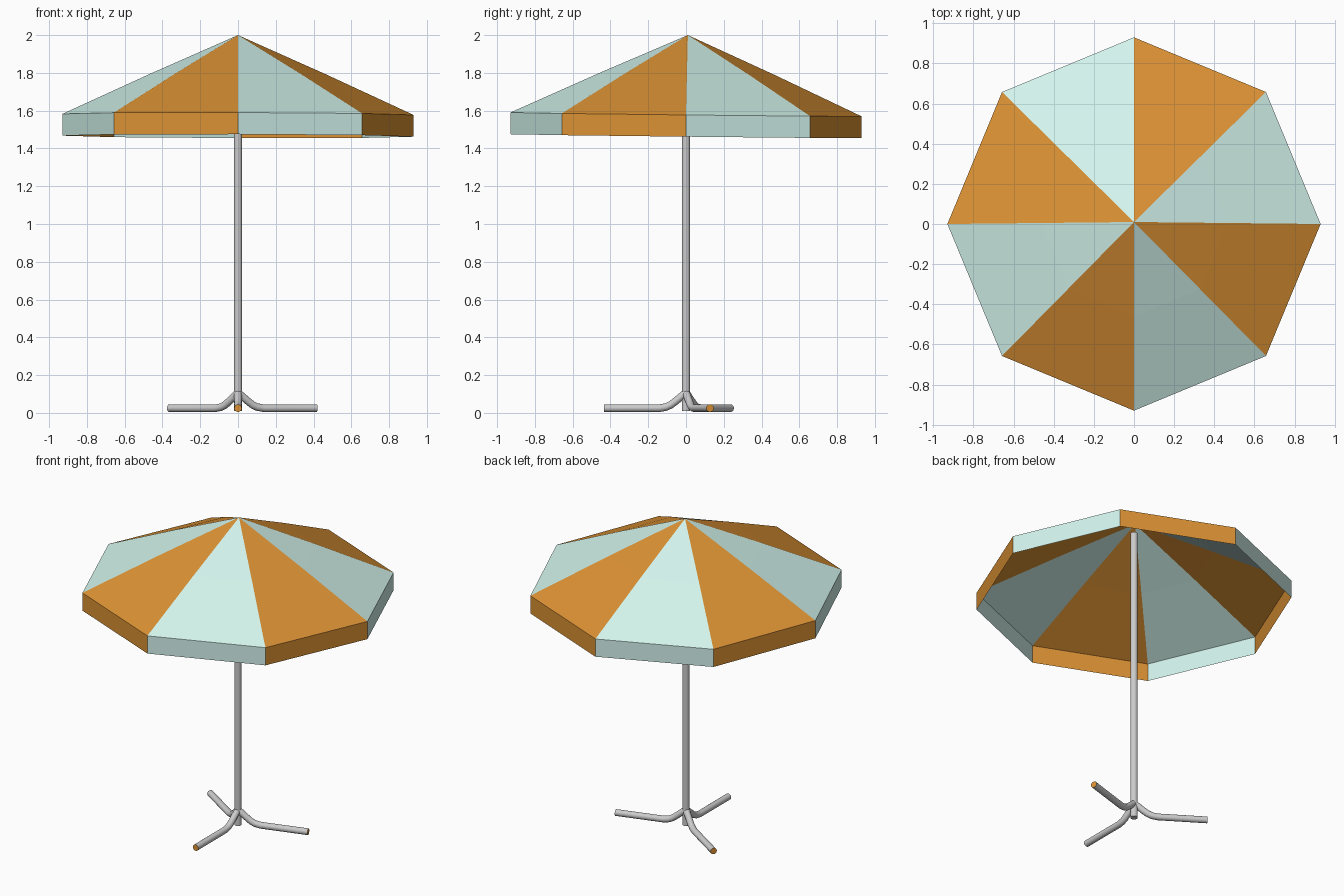
import bpy, bmesh
from math import sin, cos, pi, radians
from mathutils import Vector

if "Cube" in bpy.data.objects:
    bpy.data.objects.remove(bpy.data.objects["Cube"])


def material(name, rgb):
    m = bpy.data.materials.new(name)
    m.diffuse_color = (*rgb, 1)
    m.use_nodes = True
    m.node_tree.nodes["Principled BSDF"].inputs["Base Color"].default_value = m.diffuse_color
    return m


orange = material("orange", (0.72, 0.29, 0.035))
mint = material("mint", (0.65, 0.90, 0.84))


def finish(bm, name, mats=(), smooth=False):
    me = bpy.data.meshes.new(name)
    bm.to_mesh(me)
    bm.free()
    for m in mats:
        me.materials.append(m)
    ob = bpy.data.objects.new(name, me)
    bpy.context.collection.objects.link(ob)
    if smooth:
        bpy.ops.object.select_all(action='DESELECT')
        ob.select_set(True)
        bpy.context.view_layer.objects.active = ob
        bpy.ops.object.shade_smooth_by_angle(angle=radians(50))
    return ob


def tube(name, path, radius, sides=16, angle=0, mats=(), tip=0):
    """Sweep a circle along an (r, z) path lying in a vertical plane."""
    bm = bmesh.new()
    out = Vector((cos(angle), sin(angle), 0))
    side = Vector((-sin(angle), cos(angle), 0))
    up = Vector((0, 0, 1))
    pts = [out * r + up * z for r, z in path]
    rings = []
    for i, p in enumerate(pts):
        a = (p - pts[i - 1]).normalized() if i else Vector()
        b = (pts[i + 1] - p).normalized() if i < len(pts) - 1 else Vector()
        n = (a + b).normalized().cross(side)
        rings.append([bm.verts.new(p + radius * (side * cos(t) + n * sin(t)))
                      for t in (2 * pi * k / sides for k in range(sides))])
    for lo, hi in zip(rings, rings[1:]):
        for k in range(sides):
            j = (k + 1) % sides
            bm.faces.new((lo[k], lo[j], hi[j], hi[k]))
    bm.faces.new(rings[0][::-1])
    end = bm.faces.new(rings[-1])
    end.material_index = tip
    bmesh.ops.recalc_face_normals(bm, faces=bm.faces)
    return finish(bm, name, mats, True)


# Striped octagonal canopy: apex, middle ring, rim and hanging valance
bm = bmesh.new()
top = Vector((0, 0.01, 2.0))
apex = bm.verts.new(top)
mid, rim, hem = [], [], []
for k in range(8):
    x, y = 0.93 * cos(k * pi / 4), 0.93 * sin(k * pi / 4)
    edge = Vector((x, y, 1.58 - 0.003 * x - 0.011 * y))
    mid.append(bm.verts.new((top + edge) / 2 + Vector((0, 0, 0.004))))
    rim.append(bm.verts.new(edge))
    hem.append(bm.verts.new(edge - Vector((0, 0, 0.115))))
for k in range(8):
    j = (k + 1) % 8
    for vs in ((apex, mid[k], mid[j]),
               (mid[k], rim[k], rim[j], mid[j]),
               (rim[k], hem[k], hem[j], rim[j])):
        bm.faces.new(vs).material_index = k % 2
finish(bm, "canopy", (mint, orange))

# Pole
tube("pole", [(0, 0.01), (0, 1.94)], 0.022)

# Three bent tube legs with coloured tips
leg_path = [(0, 0.107), (0.055, 0.062), (0.08, 0.043), (0.105, 0.031),
            (0.14, 0.025), (0.435, 0.025)]
for name, deg in (("front_leg", 270), ("right_leg", 17), ("left_leg", 147)):
    tube(name, leg_path, 0.02, angle=radians(deg), mats=(None, orange), tip=1)
